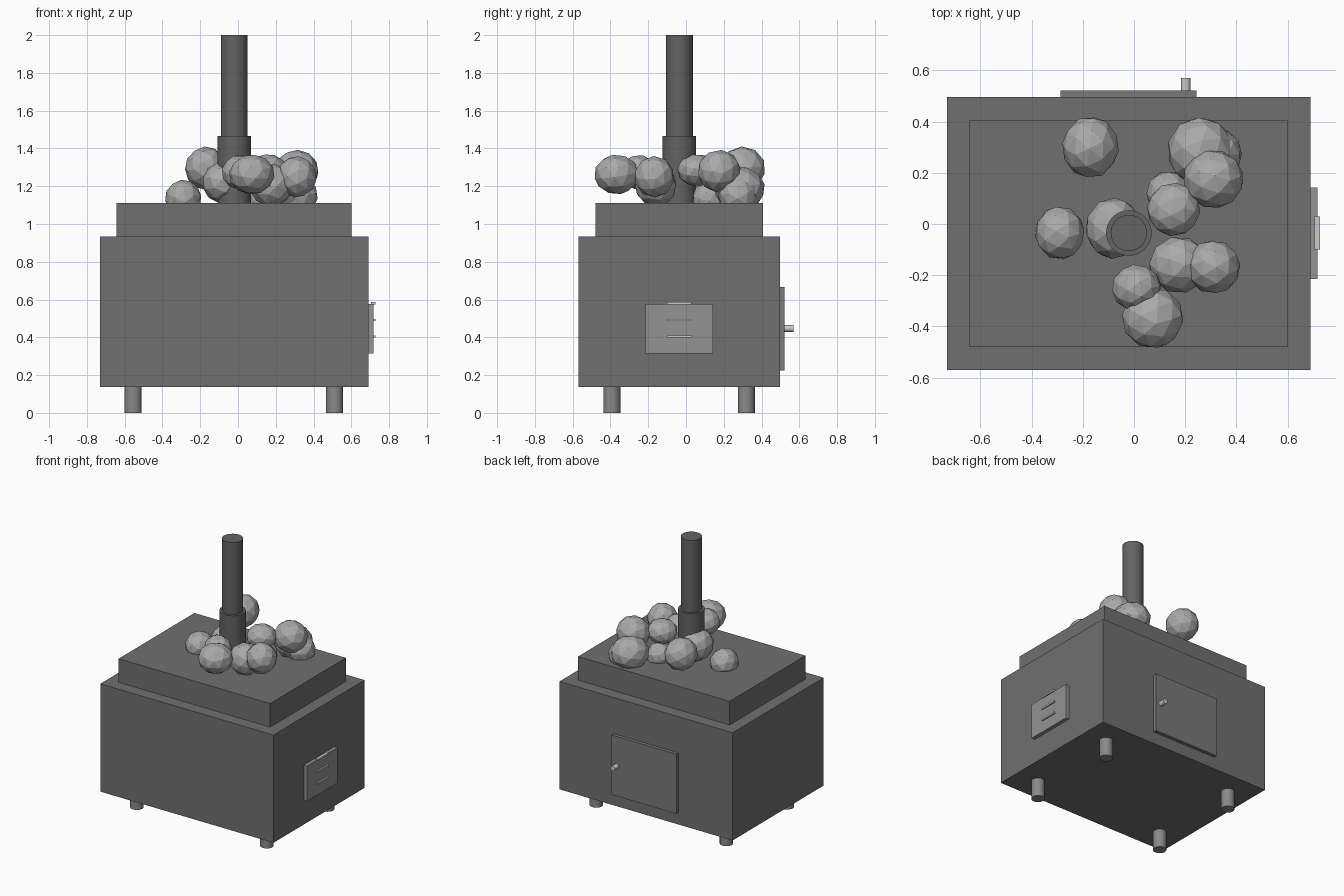
import bpy, math, random
from mathutils import Euler, Matrix

if "Cube" in bpy.data.objects:
    bpy.data.objects.remove(bpy.data.objects["Cube"])

random.seed(4)


def grey(name, v):
    m = bpy.data.materials.new(name)
    m.diffuse_color = (v, v, v, 1)
    m.use_nodes = True
    m.node_tree.nodes["Principled BSDF"].inputs["Base Color"].default_value = m.diffuse_color
    return m


IRON = grey("iron", 0.16)
PIPE = grey("pipe", 0.125)
DOOR = grey("door", 0.19)
VENT = grey("vent", 0.29)
LEG = grey("leg", 0.25)
STEEL = grey("steel", 0.6)
ROCK = grey("rock", 0.40)


def box(name, mat, x, y, z):
    """Box from (min, max) pairs along each axis."""
    c = [(a + b) / 2 for a, b in (x, y, z)]
    bpy.ops.mesh.primitive_cube_add(size=1, location=c)
    ob = bpy.context.object
    ob.name = name
    ob.data.transform(Matrix.Diagonal((x[1] - x[0], y[1] - y[0], z[1] - z[0], 1)))
    ob.data.materials.append(mat)


def tube(name, mat, radius, depth, centre, rot=(0, 0, 0)):
    bpy.ops.mesh.primitive_cylinder_add(vertices=32, radius=radius, depth=depth,
                                        location=centre, rotation=rot)
    ob = bpy.context.object
    ob.name = name
    ob.data.materials.append(mat)
    bpy.ops.object.shade_smooth_by_angle(angle=math.radians(30))


def stone(name, centre, radii):
    """Faceted stone, turned at random and then stretched to its radii."""
    bpy.ops.mesh.primitive_ico_sphere_add(subdivisions=2, radius=1.03, location=centre)
    ob = bpy.context.object
    ob.name = name
    turn = Euler([random.uniform(0, math.tau) for _ in range(3)]).to_matrix().to_4x4()
    ob.data.transform(Matrix.Diagonal((*radii, 1)) @ turn)
    ob.data.materials.append(ROCK)


# Stove body and raised stone tray
box("stove_body", IRON, (-0.73, 0.69), (-0.57, 0.497), (0.136, 0.935))
box("stone_tray", IRON, (-0.643, 0.60), (-0.48, 0.407), (0.935, 1.11))

# Legs
for side, x in (("left", -0.555), ("right", 0.512)):
    for end, y in (("front", -0.393), ("back", 0.319)):
        tube(f"{end}_{side}_leg", LEG, 0.045, 0.15, (x, y, 0.075))

# Chimney
tube("chimney_collar", PIPE, 0.089, 0.366, (-0.02, -0.035, 1.283))
tube("chimney_pipe", PIPE, 0.071, 0.60, (-0.02, -0.035, 1.70))

# Fire door with knob on the back
box("fire_door", DOOR, (-0.287, 0.245), (0.49, 0.522), (0.225, 0.667))
tube("door_knob", STEEL, 0.018, 0.06, (0.202, 0.54, 0.447), (math.pi / 2, 0, 0))

# Vent with three slats on the right
box("vent_plate", VENT, (0.685, 0.717), (-0.215, 0.142), (0.315, 0.577))
for i in range(3):
    z = 0.404 + 0.088 * i
    box(f"vent_slat_{i + 1}", STEEL, (0.705, 0.727), (-0.10, 0.03), (z - 0.006, z + 0.006))

# Pile of stones: centre, radii
stones = [
    ((-0.17, 0.30, 1.295), (0.108, 0.118, 0.112)),
    ((-0.29, -0.035, 1.137), (0.094, 0.102, 0.095)),
    ((-0.08, -0.017, 1.22), (0.107, 0.117, 0.108)),
    ((0.01, -0.25, 1.275), (0.094, 0.09, 0.09)),
    ((0.073, -0.367, 1.262), (0.118, 0.117, 0.103)),
    ((0.175, -0.16, 1.205), (0.115, 0.108, 0.11)),
    ((0.31, -0.168, 1.25), (0.103, 0.103, 0.107)),
    ((0.155, 0.057, 1.285), (0.102, 0.102, 0.083)),
    ((0.135, 0.12, 1.135), (0.085, 0.085, 0.09)),
    ((0.26, 0.285, 1.185), (0.127, 0.13, 0.115)),
    ((0.31, 0.175, 1.28), (0.115, 0.112, 0.11)),
    ((0.32, 0.275, 1.15), (0.10, 0.10, 0.10)),
]
for i, (c, r) in enumerate(stones):
    stone(f"stone_{i + 1}", c, r)
